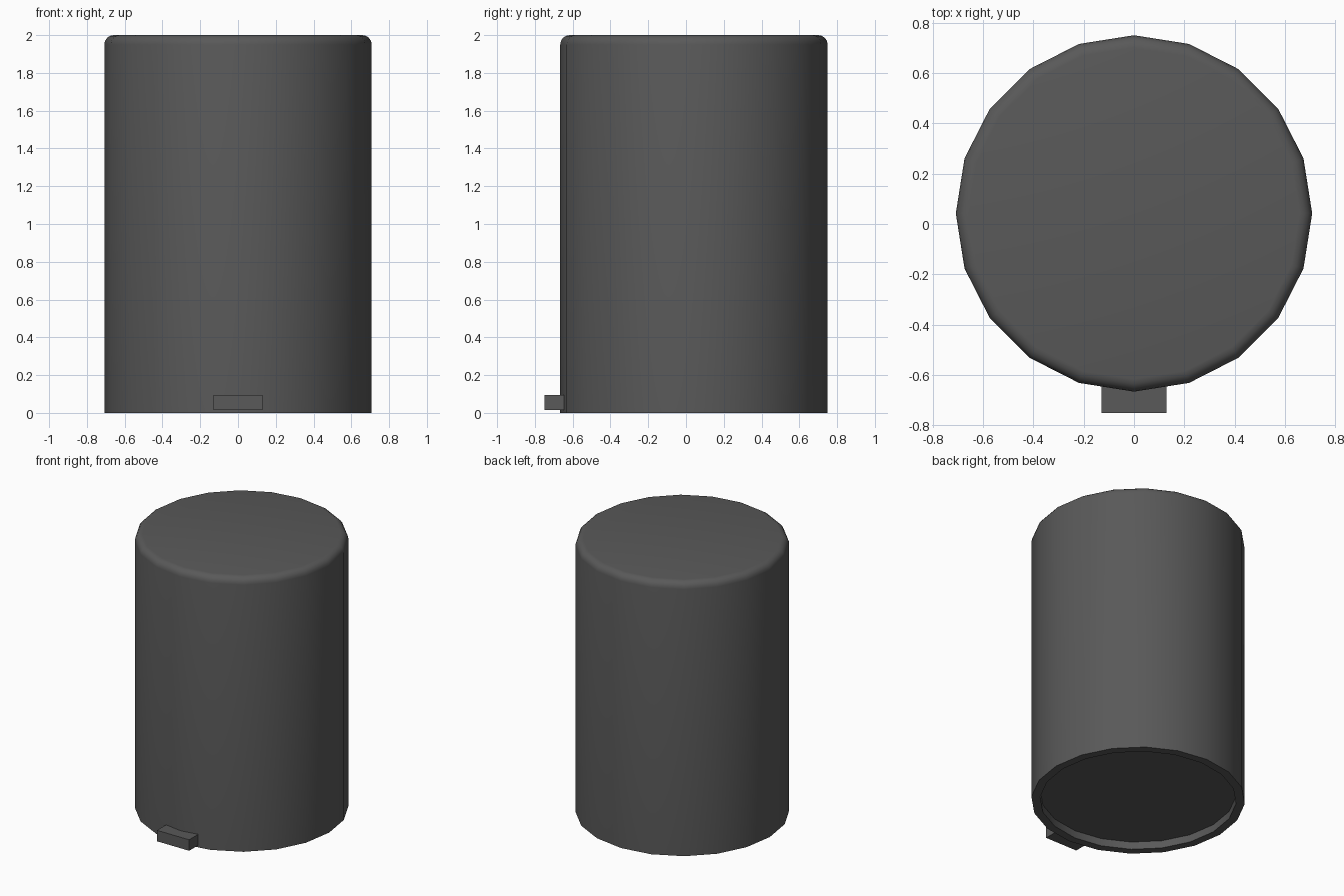
import bpy, bmesh, math

if "Cube" in bpy.data.objects:
    bpy.data.objects.remove(bpy.data.objects["Cube"])

SIDES, CY, R, BEV = 20, 0.042, 0.708, 0.05

dark = bpy.data.materials.new("dark_grey")
dark.diffuse_color = (0.1, 0.1, 0.1, 1)
dark.use_nodes = True
dark.node_tree.nodes["Principled BSDF"].inputs["Base Color"].default_value = dark.diffuse_color


def finish(name, bm):
    bmesh.ops.recalc_face_normals(bm, faces=bm.faces)
    mesh = bpy.data.meshes.new(name)
    bm.to_mesh(mesh)
    bm.free()
    obj = bpy.data.objects.new(name, mesh)
    obj.data.materials.append(dark)
    bpy.context.collection.objects.link(obj)
    return obj


# Bin body: lathed profile with recessed base and rounded top edge
profile = [(0.65, 0.055), (0.65, 0.0), (R, 0.0)]
for i in range(5):
    a = math.radians(90 * i / 4)
    profile.append((R - BEV + BEV * math.cos(a), 2 - BEV + BEV * math.sin(a)))

bm = bmesh.new()
rings = []
for r, z in profile:
    rings.append([bm.verts.new((r * math.cos(math.tau * k / SIDES),
                                CY + r * math.sin(math.tau * k / SIDES), z))
                  for k in range(SIDES)])
for lo, hi in zip(rings, rings[1:]):
    for k in range(SIDES):
        n = (k + 1) % SIDES
        bm.faces.new((lo[k], lo[n], hi[n], hi[k]))
bm.faces.new(rings[0])
bm.faces.new(rings[-1])
body = finish("bin_body", bm)
bpy.context.view_layer.objects.active = body
body.select_set(True)
bpy.ops.object.shade_smooth_by_angle(angle=math.radians(35))

# Foot pedal: small block at the front of the base
bm = bmesh.new()
bmesh.ops.create_cube(bm, size=1)
for v in bm.verts:
    v.co = (v.co.x * 0.26, -0.685 + v.co.y * 0.13, 0.055 + v.co.z * 0.08)
finish("foot_pedal", bm)
